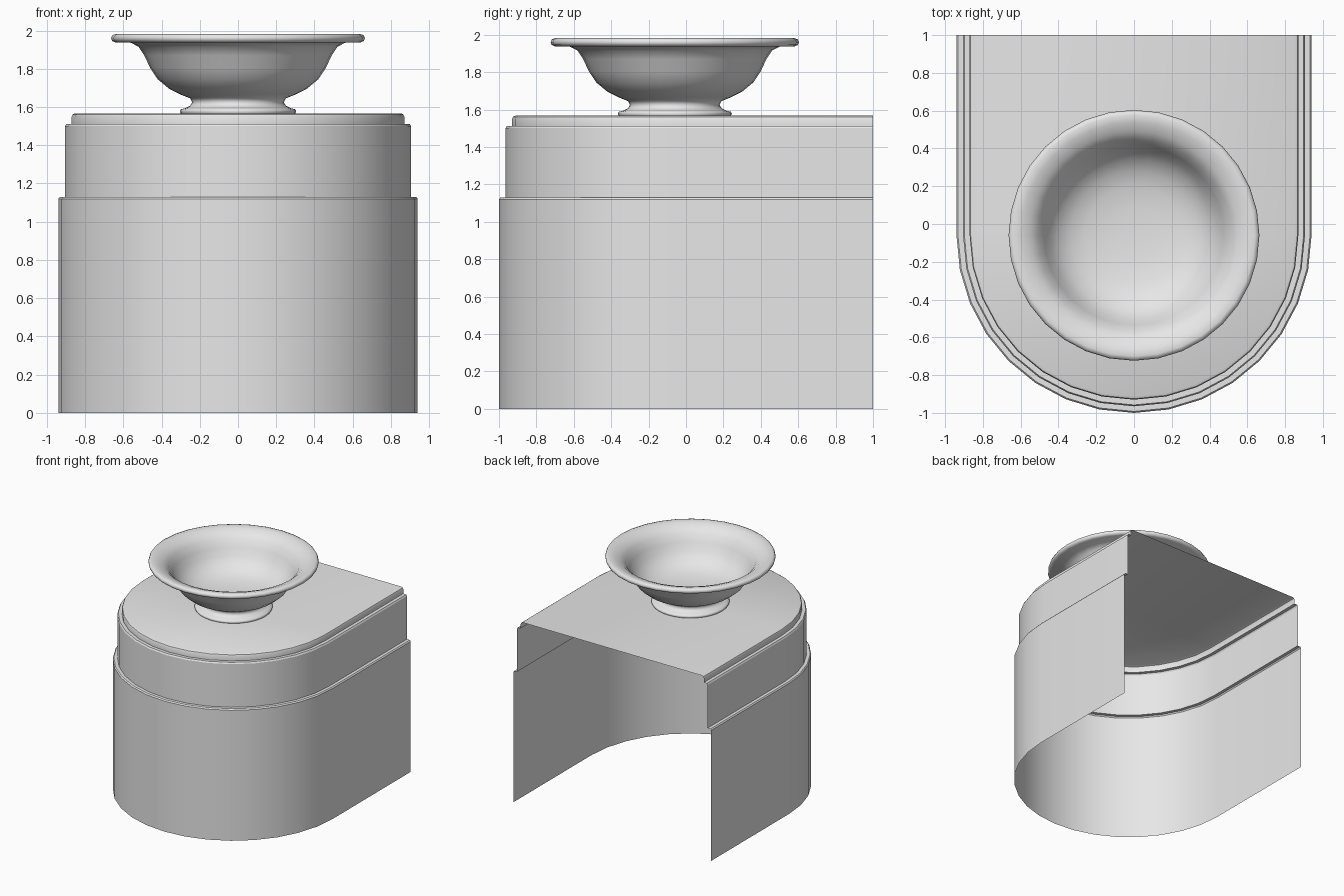
import bpy, bmesh
from math import sin, cos, pi, radians

cube = bpy.data.objects.get("Cube")
if cube:
    bpy.data.objects.remove(cube, do_unlink=True)

CENTRE_Y = -0.06
STEP = 2 * pi / 32

grey = bpy.data.materials.new("plain grey")
grey.use_nodes = True
grey.diffuse_color = (0.8, 0.8, 0.8, 1)
grey.node_tree.nodes["Principled BSDF"].inputs["Base Color"].default_value = (0.8, 0.8, 0.8, 1)


def u_ring(inset, z):
    """U-shaped outline: straight sides open at the back, round front."""
    r = 0.94 - inset
    arc = [(r * cos(pi + i * STEP), CENTRE_Y + r * sin(pi + i * STEP), z) for i in range(17)]
    return [(-r, 1, z)] + arc + [(r, 1, z)]


def circle_ring(r, z):
    return [(r * cos(i * STEP), CENTRE_Y + r * sin(i * STEP), z) for i in range(32)]


def loft(name, rings, closed, angle):
    """Bridge the rings in order and cap the last one."""
    bm = bmesh.new()
    loops = [[bm.verts.new(p) for p in ring] for ring in rings]
    n = len(loops[0])
    for low, high in zip(loops, loops[1:]):
        for i in range(n if closed else n - 1):
            j = (i + 1) % n
            bm.faces.new((low[i], low[j], high[j], high[i]))
    bm.faces.new(loops[-1])
    mesh = bpy.data.meshes.new(name)
    bm.to_mesh(mesh)
    bm.free()
    mesh.materials.append(grey)
    obj = bpy.data.objects.new(name, mesh)
    bpy.context.collection.objects.link(obj)
    bpy.ops.object.select_all(action="DESELECT")
    obj.select_set(True)
    bpy.context.view_layer.objects.active = obj
    bpy.ops.object.shade_smooth_by_angle(angle=radians(angle))
    return obj


# Stepped pedestal shell, open below and behind: (inset, height)
pedestal = [(0, 0), (0, 1.12), (0.008, 1.13), (0.035, 1.13),
            (0.035, 1.5), (0.042, 1.512), (0.07, 1.512),
            (0.07, 1.55), (0.075, 1.561), (0.088, 1.567)]
loft("pedestal_shell", [u_ring(*p) for p in pedestal], False, 30)

# Footed bowl, up the outside, over the rim and down the inside: (radius, height)
outside = [(0.3, 1.567), (0.305, 1.577), (0.3, 1.588), (0.275, 1.594),
           (0.25, 1.607), (0.24, 1.625), (0.25, 1.645), (0.3, 1.665),
           (0.36, 1.695), (0.42, 1.745), (0.46, 1.805), (0.49, 1.87),
           (0.52, 1.915), (0.56, 1.936)]
rim = [(0.64, 1.937), (0.658, 1.945), (0.664, 1.96), (0.658, 1.975), (0.64, 1.982)]
inside = [(0.6, 1.974), (0.55, 1.955), (0.51, 1.92), (0.475, 1.86), (0.445, 1.8),
          (0.4, 1.75), (0.34, 1.71), (0.26, 1.685), (0.15, 1.67), (0.05, 1.666)]
loft("bowl", [circle_ring(*p) for p in outside + rim + inside], True, 60)
